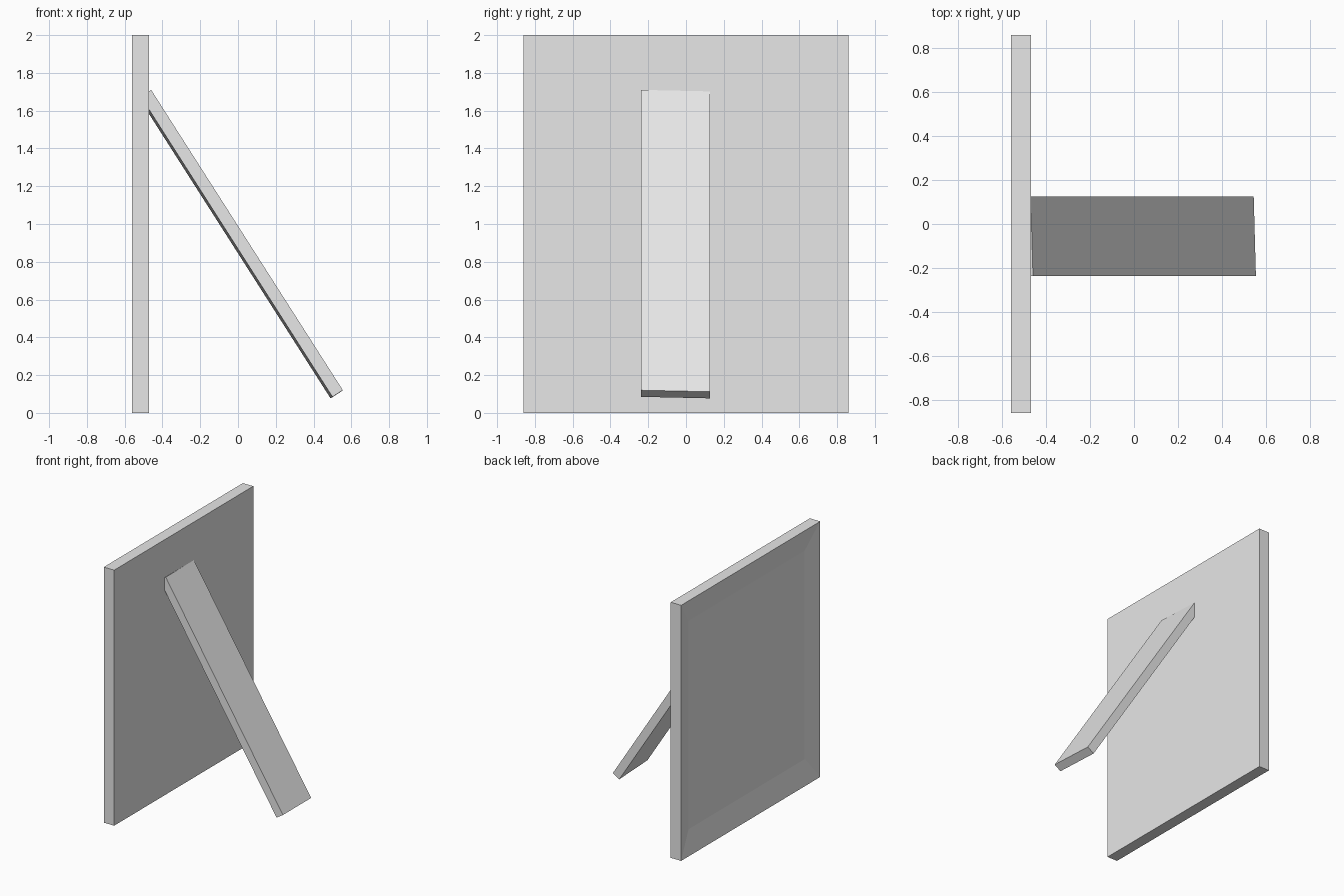
import bpy
import bmesh
from mathutils import Vector

cube = bpy.data.objects.get("Cube")
if cube:
    bpy.data.objects.remove(cube, do_unlink=True)

GREY = (0.8, 0.8, 0.8, 1)
grey = bpy.data.materials.new("plain_grey")
grey.use_nodes = True
grey.diffuse_color = GREY
grey.node_tree.nodes["Principled BSDF"].inputs["Base Color"].default_value = GREY


def slab(name, corner, a, b, c):
    """Box spanned by three edge vectors from one corner."""
    corner, edges = Vector(corner), [Vector(e) for e in (a, b, c)]
    bm = bmesh.new()
    bmesh.ops.create_cube(bm, size=1)
    for v in bm.verts:
        v.co = corner + sum(((t + 0.5) * e for t, e in zip(v.co, edges)), Vector())
    bmesh.ops.recalc_face_normals(bm, faces=bm.faces)
    return name, bm


def finish(name, bm):
    mesh = bpy.data.meshes.new(name)
    bm.to_mesh(mesh)
    bm.free()
    mesh.materials.append(grey)
    obj = bpy.data.objects.new(name, mesh)
    bpy.context.collection.objects.link(obj)
    return obj


# Picture panel, its display face sloping gently in to a sunken centre
name, bm = slab("frame_panel", (-0.56, -0.86, 0), (0.09, 0, 0), (0, 1.72, 0), (0, 0, 2))
bm.normal_update()
display = min(bm.faces, key=lambda f: f.normal.x)
bmesh.ops.inset_region(bm, faces=[display], thickness=0.2)
for v in display.verts:
    v.co.x += 0.035
    v.co.z = 1 + (v.co.z - 1) * 0.95
finish(name, bm)

# Leaning support, slightly twisted, its top end set into the panel
name, bm = slab("support_leg", (-0.46, -0.237, 1.71),
                (1.015, 0, -1.59), (-0.01, 0.363, -0.008), (-0.055, 0, -0.035))
finish(name, bm)
